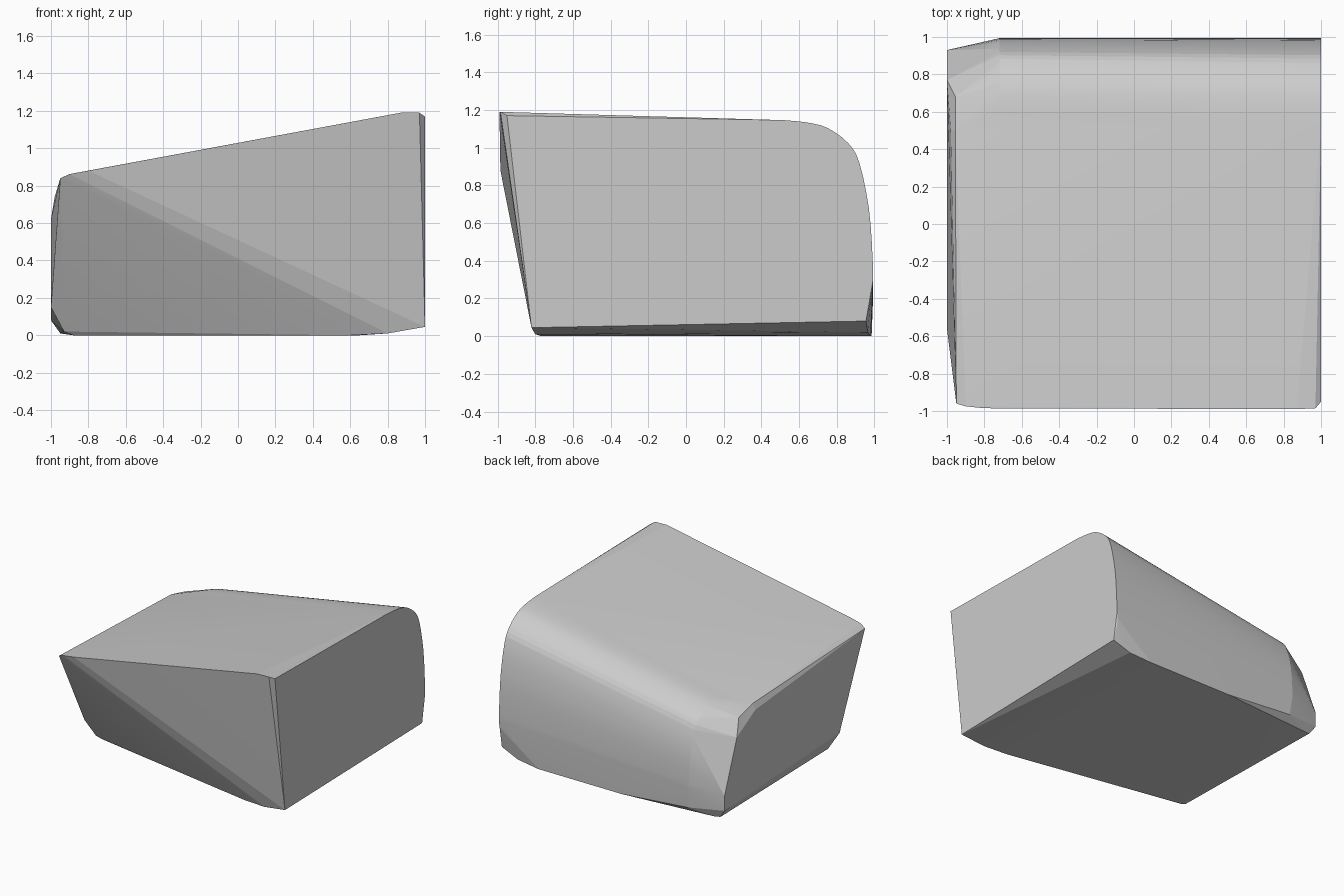
import bpy, bmesh
from mathutils import Vector

if "Cube" in bpy.data.objects:
    bpy.data.objects.remove(bpy.data.objects["Cube"])

# Rounded back profile (y, z) at the right end
BACK = [(0.52, 1.146), (0.64, 1.134), (0.75, 1.105), (0.86, 1.025), (0.92, 0.92),
        (0.97, 0.68), (0.99, 0.42), (0.99, 0.25), (0.955, 0.08)]


def smooth(pts, steps=3):
    """Catmull-Rom refinement of an open profile."""
    p = [Vector(q) for q in pts]
    p = [p[0]] + p + [p[-1]]
    out = []
    for i in range(1, len(p) - 2):
        a, b, c, d = p[i - 1:i + 3]
        for k in range(steps):
            t = k / steps
            out.append(0.5 * (2 * b + (c - a) * t + (2 * a - 5 * b + 4 * c - d) * t * t
                              + (3 * b - a - 3 * c + d) * t ** 3))
    return out + [p[-1]]


points = []
# Back curve: full height on the right, lower towards the left
for y, z in smooth(BACK):
    points.append((0.99 if 0.1 < z < 0.3 else 1.0, y, z))
    points.append((-0.72, y, z * 0.722))

# Top front edge, sloping down to the left with eased corners
points += [(0.97, -0.985, 1.19), (0.87, -0.99, 1.19), (1.0, -0.95, 1.17),
           (-0.8, -0.985, 0.88), (-0.9, -0.975, 0.862), (-0.95, -0.96, 0.84)]
# Left face and its small chamfers
points += [(-1, -0.56, 0.15), (-1, 0.93, 0.08), (-1, 0.93, 0.2), (-1, 0.77, 0.62),
           (-0.98, 0.5, 0.74), (-0.955, 0.5, 0.785), (-0.955, 0.68, 0.74)]
# Underside outline, back edge reaching further out than the front
points += [(1.0, -0.82, 0.045), (0.8, -0.80, 0.01), (0.6, -0.77, 0.0),
           (-0.93, -0.51, 0.02), (-0.88, -0.5, 0.0), (-0.95, 0.91, 0.01),
           (-0.9, 0.92, 0.005), (-0.7, 0.985, 0.05), (-0.1, 0.985, 0.0),
           (0.65, 0.98, 0.0), (0.85, 0.965, 0.02)]

# Wrap a convex shell around the outline
bm = bmesh.new()
for p in points:
    bm.verts.new(p)
bmesh.ops.convex_hull(bm, input=bm.verts[:])
loose = [v for v in bm.verts if not v.link_faces]
bmesh.ops.delete(bm, geom=loose, context='VERTS')
bmesh.ops.dissolve_limit(bm, angle_limit=0.01, verts=bm.verts[:], edges=bm.edges[:])
bmesh.ops.recalc_face_normals(bm, faces=bm.faces[:])
mesh = bpy.data.meshes.new("wedge_block")
bm.to_mesh(mesh)
bm.free()
block = bpy.data.objects.new("wedge_block", mesh)
bpy.context.collection.objects.link(block)

# Soft back curve, crisp edges elsewhere
bpy.context.view_layer.objects.active = block
block.select_set(True)
bpy.ops.object.shade_smooth_by_angle(angle=0.1)
